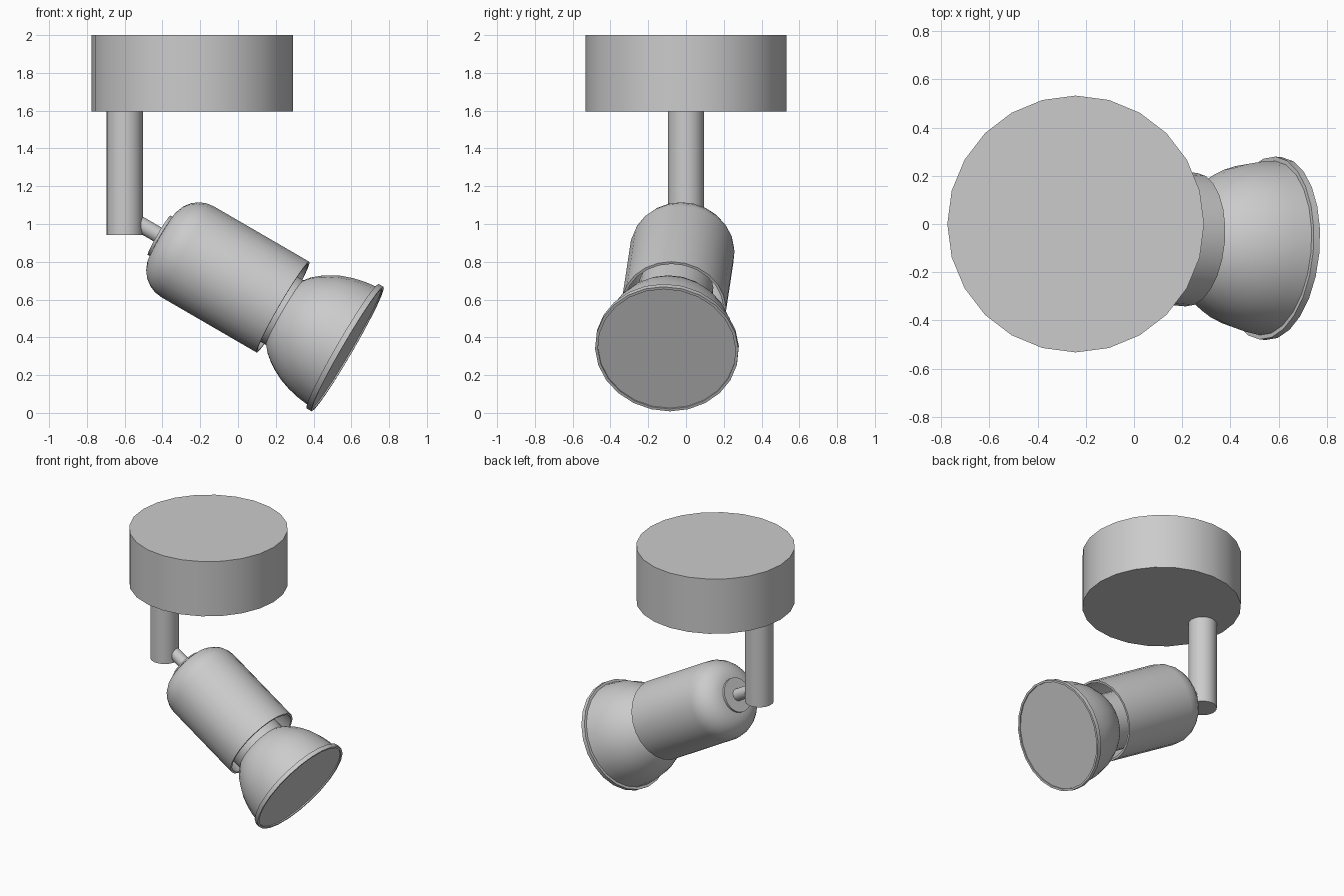
import bpy, bmesh, math
from mathutils import Vector

if "Cube" in bpy.data.objects:
    bpy.data.objects.remove(bpy.data.objects["Cube"])

SIDES = 24
GREY = (0.6, 0.6, 0.6, 1)
grey = bpy.data.materials.new("grey metal")
grey.use_nodes = True
grey.diffuse_color = GREY
grey.node_tree.nodes["Principled BSDF"].inputs["Base Color"].default_value = GREY


def lathe(name, profile, origin, axis=(0, 0, 1)):
    """Spin (radius, distance) points around an axis through origin."""
    bm = bmesh.new()
    rings = []
    for r, h in profile:
        if r == 0:
            rings.append([bm.verts.new((0, 0, h))] * SIDES)
        else:
            angles = [2 * math.pi * i / SIDES for i in range(SIDES)]
            rings.append([bm.verts.new((r * math.cos(a), r * math.sin(a), h)) for a in angles])
    for low, high in zip(rings, rings[1:]):
        for i in range(SIDES):
            j = (i + 1) % SIDES
            corners = dict.fromkeys((low[i], low[j], high[j], high[i]))
            bm.faces.new(list(corners))
    bmesh.ops.recalc_face_normals(bm, faces=bm.faces)
    # Merge the flat fans at the ends into single faces
    bmesh.ops.dissolve_limit(bm, angle_limit=0.001, verts=bm.verts, edges=bm.edges)
    mesh = bpy.data.meshes.new(name)
    bm.to_mesh(mesh)
    bm.free()
    mesh.materials.append(grey)
    obj = bpy.data.objects.new(name, mesh)
    bpy.context.collection.objects.link(obj)
    obj.location = origin
    if axis != (0, 0, 1):
        obj.rotation_euler = axis.to_track_quat('Z', 'Y').to_euler()
    bpy.ops.object.select_all(action='DESELECT')
    obj.select_set(True)
    bpy.context.view_layer.objects.active = obj
    bpy.ops.object.shade_smooth_by_angle(angle=math.radians(35))
    return obj


def cylinder(name, radius, start, end, origin, axis=(0, 0, 1)):
    return lathe(name, [(0, start), (radius, start), (radius, end), (0, end)], origin, axis)


# Ceiling mount and hanging post
cylinder("ceiling_mount", 0.533, 1.595, 2.0, (-0.242, 0, 0))
cylinder("post", 0.096, 0.943, 1.6, (-0.6, 0, 0))

# Swivel stem and washer, along the tilted lamp axis
aim = Vector((0.862, -0.076, -0.5)).normalized()
joint = Vector((-0.5, 0, 0.988))
cylinder("swivel_stem", 0.042, -0.05, 0.13, joint, aim)
cylinder("washer", 0.12, 0.095, 0.12, joint, aim)

# Open lamp housing with a rounded back and a thin wall
FILLET, RADIUS, WALL = 0.16, 0.278, 0.014
turns = [math.radians(15 * k) for k in range(7)]
outer = [(RADIUS - FILLET + FILLET * math.sin(a), 0.27 - FILLET * math.cos(a)) for a in turns]
inner_r = FILLET - WALL
inner = [(RADIUS - FILLET + inner_r * math.sin(a), 0.27 - inner_r * math.cos(a)) for a in turns]
shell = [(0, outer[0][1])] + outer + [(RADIUS, 0.856), (RADIUS - WALL, 0.856)]
shell += inner[::-1] + [(0, inner[0][1])]
lathe("lamp_housing", shell, joint, aim)

# Reflector bulb: neck, bowl, rim and slightly recessed lens
face = Vector((0.58, -0.102, 0.338))
bulb = [(0, -0.65), (0.198, -0.65), (0.198, -0.385), (0.232, -0.357), (0.265, -0.317),
        (0.292, -0.275), (0.318, -0.225), (0.339, -0.165), (0.354, -0.1), (0.363, -0.03),
        (0.381, -0.03), (0.381, 0), (0.366, 0), (0.366, -0.008), (0, -0.008)]
lathe("reflector_bulb", bulb, face, aim)
